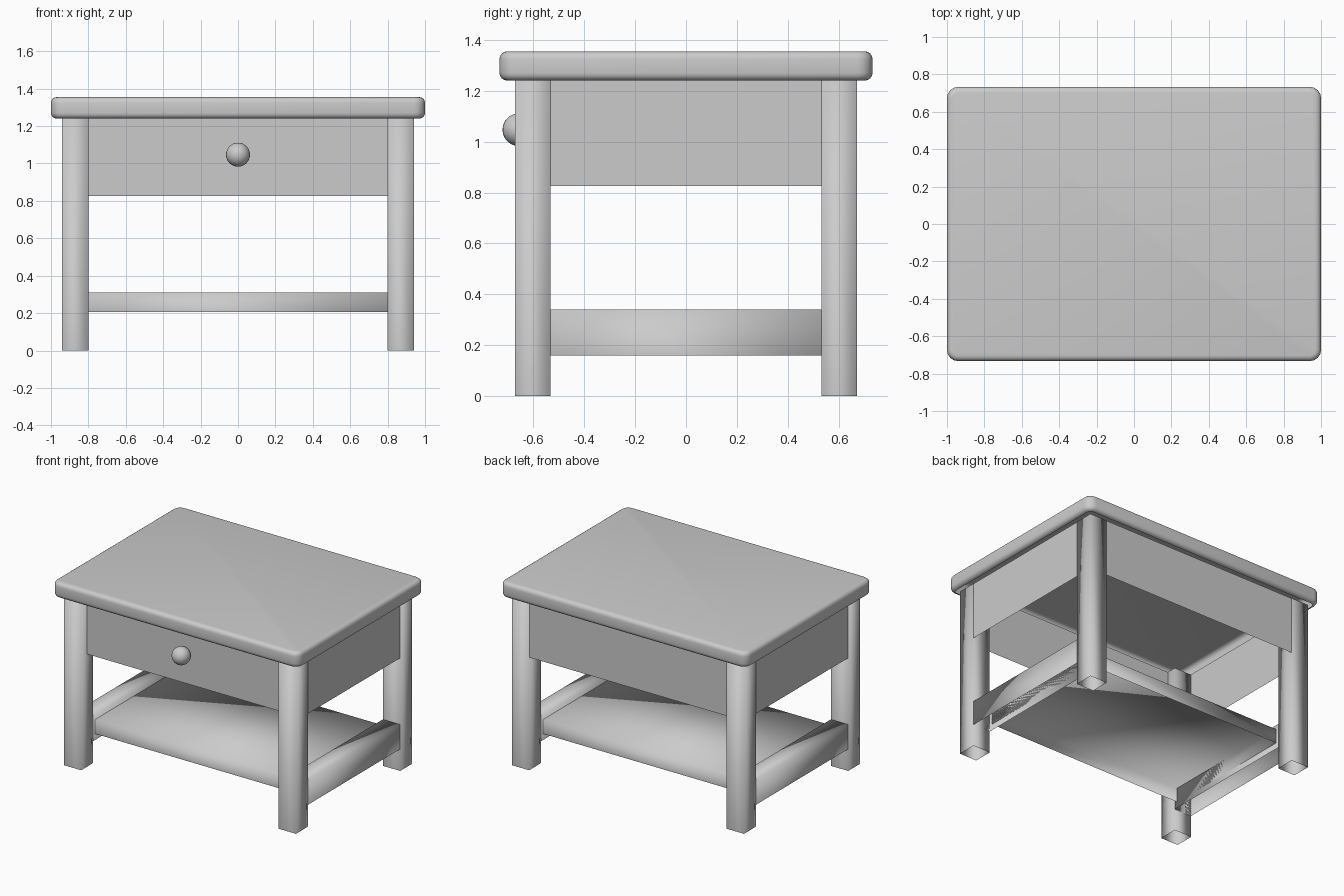
import bpy, bmesh
from mathutils import Vector, Matrix

if "Cube" in bpy.data.objects:
    bpy.data.objects.remove(bpy.data.objects["Cube"])


def make_object(name, bm, smooth=True):
    bmesh.ops.recalc_face_normals(bm, faces=bm.faces)
    for f in bm.faces:
        f.smooth = smooth
    mesh = bpy.data.meshes.new(name)
    bm.to_mesh(mesh)
    bm.free()
    obj = bpy.data.objects.new(name, mesh)
    bpy.context.collection.objects.link(obj)
    return obj


def box_bmesh(lo, hi):
    lo, hi = Vector(lo), Vector(hi)
    bm = bmesh.new()
    size = Matrix.Diagonal((*(hi - lo), 1))
    bmesh.ops.create_cube(bm, size=1, matrix=Matrix.Translation((lo + hi) / 2) @ size)
    bm.normal_update()
    return bm


def open_underside(bm):
    bm.normal_update()
    low = [f for f in bm.faces if f.normal.z < -0.99]
    bmesh.ops.delete(bm, geom=low, context='FACES')


def open_box(name, lo, hi):
    bm = box_bmesh(lo, hi)
    open_underside(bm)
    return make_object(name, bm)


def panel(name, a, b, z0, z1):
    bm = bmesh.new()
    pts = [(*a, z0), (*b, z0), (*b, z1), (*a, z1)]
    bm.faces.new([bm.verts.new(p) for p in pts])
    return make_object(name, bm, smooth=False)


LEG_X, LEG_IN_X = 0.94, 0.80
LEG_Y, LEG_IN_Y = 0.672, 0.533
TOP_LOW, TOP_HIGH = 1.24, 1.355
APRON_LOW = 0.825

# Tabletop: rounded corners, softened rims, hollow underneath
bm = box_bmesh((-1, -0.733, TOP_LOW), (1, 0.733, TOP_HIGH))
upright = [e for e in bm.edges if abs(e.verts[0].co.z - e.verts[1].co.z) > 0.01]
bmesh.ops.bevel(bm, geom=upright, offset=0.06, segments=4, profile=0.5, affect='EDGES')
rims = [e for e in bm.edges if abs(e.verts[0].co.z - e.verts[1].co.z) < 0.001]
bmesh.ops.bevel(bm, geom=rims, offset=0.03, segments=4, profile=0.5, affect='EDGES')
open_underside(bm)
make_object("tabletop", bm)

# Legs
for sy, depth in ((-1, "front"), (1, "back")):
    for sx, side in ((-1, "left"), (1, "right")):
        xs = sorted((sx * LEG_IN_X, sx * LEG_X))
        ys = sorted((sy * LEG_IN_Y, sy * LEG_Y))
        open_box(f"{depth}_{side}_leg", (xs[0], ys[0], 0), (xs[1], ys[1], TOP_LOW))

# Side rails and side aprons
for sx, side in ((-1, "left"), (1, "right")):
    xs = sorted((sx * LEG_IN_X, sx * LEG_X))
    open_box(f"{side}_rail", (xs[0], -LEG_IN_Y, 0.16), (xs[1], LEG_IN_Y, 0.34))
    x = sx * (LEG_X - 0.002)
    panel(f"{side}_apron", (x, -sx * LEG_IN_Y), (x, sx * LEG_IN_Y), APRON_LOW, TOP_LOW)

# Back apron and recessed drawer front
panel("back_apron", (LEG_IN_X, LEG_Y - 0.002), (-LEG_IN_X, LEG_Y - 0.002), APRON_LOW, TOP_LOW)
panel("drawer_front", (-LEG_IN_X, -0.605), (LEG_IN_X, -0.605), APRON_LOW, TOP_LOW)

# Lower shelf
open_box("shelf", (-LEG_IN_X, -0.51, 0.205), (LEG_IN_X, 0.51, 0.31))

# Drawer knob
bm = bmesh.new()
bmesh.ops.create_uvsphere(bm, u_segments=24, v_segments=16, radius=0.064,
                          matrix=Matrix.Translation((0, -0.657, 1.047)))
make_object("drawer_knob", bm)
